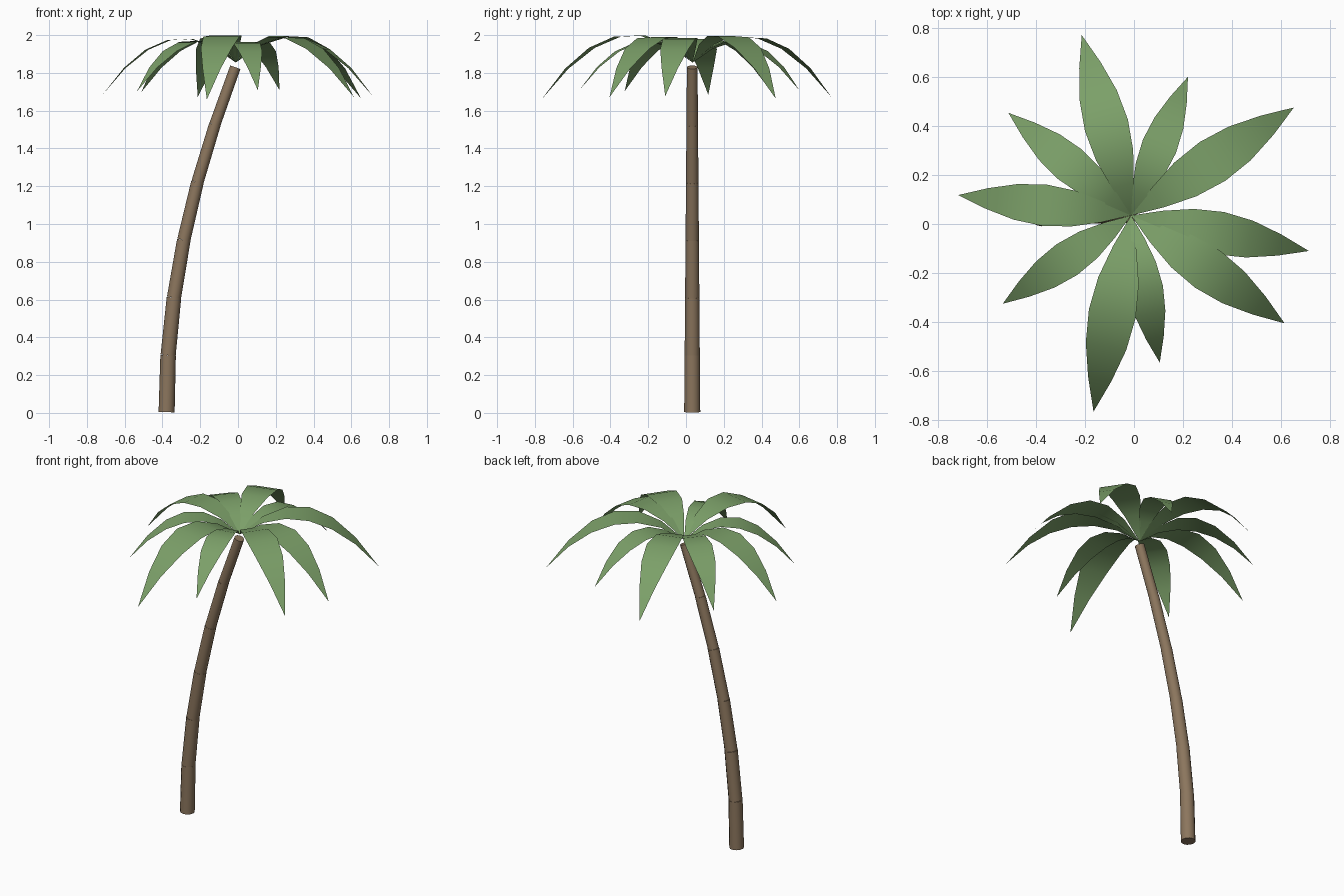
import bpy, bmesh, math
from mathutils import Vector

if "Cube" in bpy.data.objects:
    bpy.data.objects.remove(bpy.data.objects["Cube"])


def material(name, color):
    m = bpy.data.materials.new(name)
    m.diffuse_color = (*color, 1)
    m.use_nodes = True
    m.node_tree.nodes["Principled BSDF"].inputs["Base Color"].default_value = m.diffuse_color
    return m


bark = material("bark", (0.26, 0.18, 0.11))
green = material("leaf_green", (0.20, 0.35, 0.14))

# Trunk: six straight, tapering sections following a gentle bend
CY = 0.033
path = [(-0.378, 0.004), (-0.370, 0.305), (-0.339, 0.61), (-0.287, 0.915),
        (-0.215, 1.22), (-0.123, 1.525), (-0.014, 1.83)]
for i in range(6):
    a = Vector((path[i][0], CY, path[i][1]))
    b = Vector((path[i + 1][0], CY, path[i + 1][1]))
    d = b - a
    r = 0.0425 - 0.0025 * i
    bpy.ops.mesh.primitive_cone_add(vertices=12, radius1=r, radius2=r - 0.0015,
                                    depth=d.length, location=(a + b) / 2,
                                    rotation=d.to_track_quat('Z', 'Y').to_euler())
    ob = bpy.context.object
    ob.name = f"trunk_section_{i + 1}"
    ob.data.materials.append(bark)
    bpy.ops.object.shade_smooth_by_angle(angle=math.radians(40))

# Leaves: flat blades that arch up and droop, all sized by their length
BASE = Vector((-0.012, 0.035, 1.855))
SEGMENTS = 6


def leaf(name, tx, ty):
    axis = Vector((tx - BASE.x, ty - BASE.y, 0))
    length = axis.length
    side = Vector((-axis.y, axis.x, 0)).normalized()
    bm = bmesh.new()
    rows = []
    for k in range(SEGMENTS + 1):
        t = k / SEGMENTS
        c = BASE + axis * t + Vector((0, 0, length * (0.91 * t - 1.15 * t * t)))
        w = 0.119 * length * math.sin(math.pi * t)
        if k in (0, SEGMENTS):
            rows.append([bm.verts.new(c)])
        else:
            rows.append([bm.verts.new(c - side * w), bm.verts.new(c + side * w)])
    for p, q in zip(rows, rows[1:]):
        bm.faces.new(p + q[::-1] if len(p) == 1 else [p[1], p[0]] + q)
    for f in bm.faces:
        f.normal_update()
        if f.normal.z < 0:
            f.normal_flip()
        f.smooth = True
    me = bpy.data.meshes.new(name)
    bm.to_mesh(me)
    bm.free()
    me.materials.append(green)
    bpy.context.collection.objects.link(bpy.data.objects.new(name, me))


tips = [(-0.213, 0.77), (0.22, 0.60), (0.652, 0.475), (0.713, -0.11), (0.614, -0.405),
        (0.105, -0.565), (-0.165, -0.765), (-0.535, -0.325), (-0.717, 0.118), (-0.512, 0.453)]
for n, (x, y) in enumerate(tips):
    leaf(f"leaf_{n + 1}", x, y)
